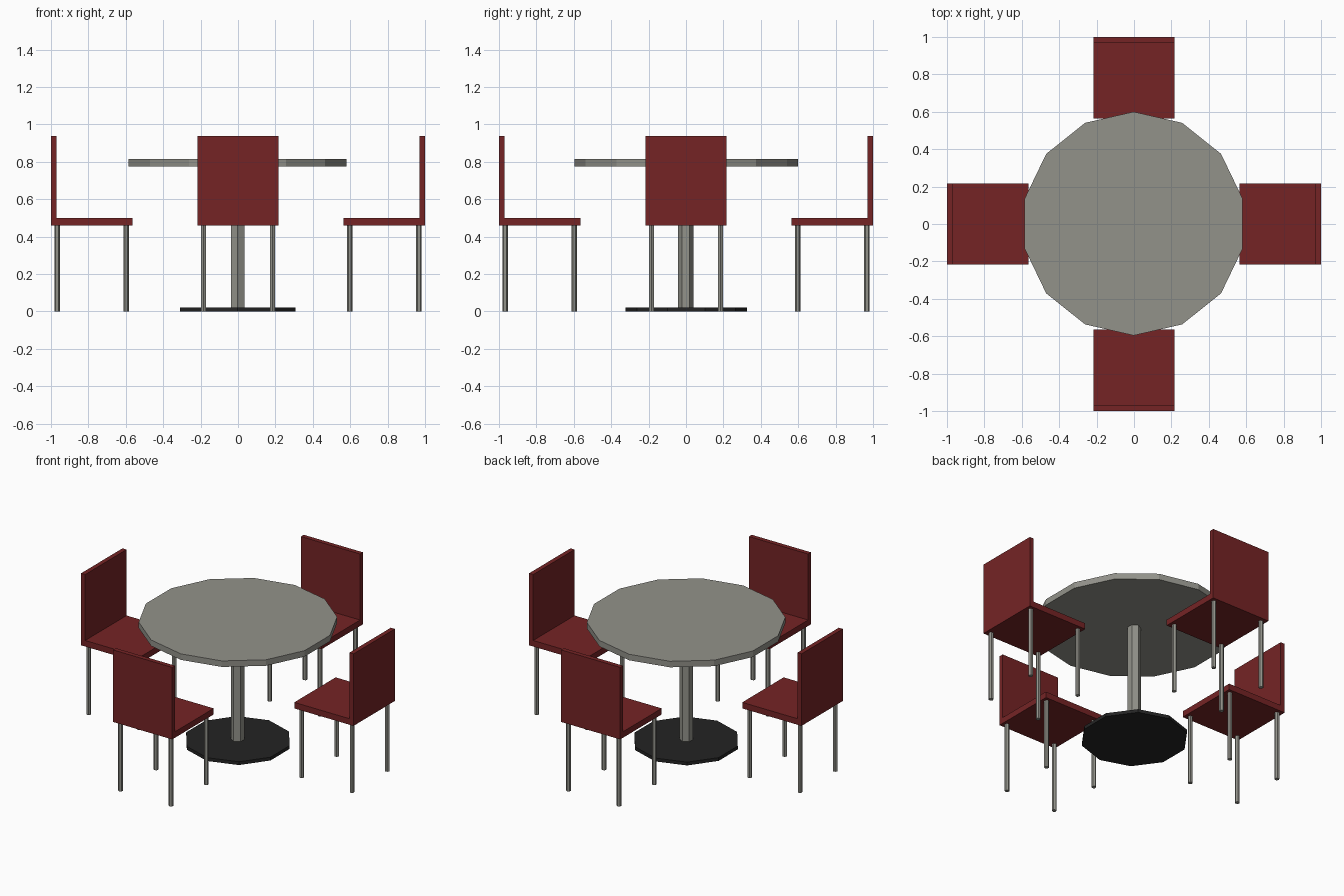
import bpy
from math import pi
from mathutils import Matrix

cube = bpy.data.objects.get("Cube")
if cube:
    bpy.data.objects.remove(cube, do_unlink=True)


def material(name, r, g, b):
    m = bpy.data.materials.new(name)
    m.use_nodes = True
    m.diffuse_color = (r, g, b, 1)
    m.node_tree.nodes["Principled BSDF"].inputs["Base Color"].default_value = (r, g, b, 1)
    return m


RED = material("dark red", 0.178, 0.0176, 0.0185)
GREY = material("warm grey", 0.29, 0.288, 0.255)
BLACK = material("black", 0.0176, 0.0176, 0.0176)


def finish(name, mat):
    ob = bpy.context.object
    ob.name = name
    ob.data.materials.append(mat)
    return ob


def prism(name, mat, sides, radius, x, y, z0, z1):
    """Upright flat-sided cylinder with a corner on the y axis."""
    bpy.ops.mesh.primitive_cylinder_add(vertices=sides, radius=radius, depth=z1 - z0,
                                        location=(x, y, (z0 + z1) / 2))
    return finish(name, mat)


def box(name, mat, low, high):
    bpy.ops.mesh.primitive_cube_add(size=1, location=[(a + b) / 2 for a, b in zip(low, high)])
    ob = finish(name, mat)
    ob.scale = [b - a for a, b in zip(low, high)]
    return ob


# Pedestal table
prism("table_base", BLACK, 10, 0.325, -0.002, 0.002, 0, 0.022)
prism("table_column", GREY, 6, 0.041, -0.002, -0.001, 0.022, 0.775)
prism("table_top", GREY, 14, 0.598, -0.002, 0.002, 0.775, 0.815)


# One chair, built at the front with its back towards -y, then turned about the table
def chair(side, turn):
    w = 0.217
    parts = [box(side + "_chair_seat", RED, (-w, -0.97, 0.46), (w, -0.565, 0.5)),
             box(side + "_chair_back", RED, (-w, -1, 0.46), (w, -0.97, 0.938))]
    for y, end in ((-0.597, "inner"), (-0.967, "outer")):
        for x, hand in ((-0.185, "right"), (0.185, "left")):
            parts.append(prism(f"{side}_chair_{end}_{hand}_leg", GREY, 6, 0.015, x, y, 0, 0.46))
    bpy.context.view_layer.update()
    for ob in parts:
        ob.matrix_world = Matrix.Rotation(turn, 4, "Z") @ ob.matrix_world


for i, side in enumerate(("front", "left", "back", "right")):
    chair(side, i * pi / 2)
